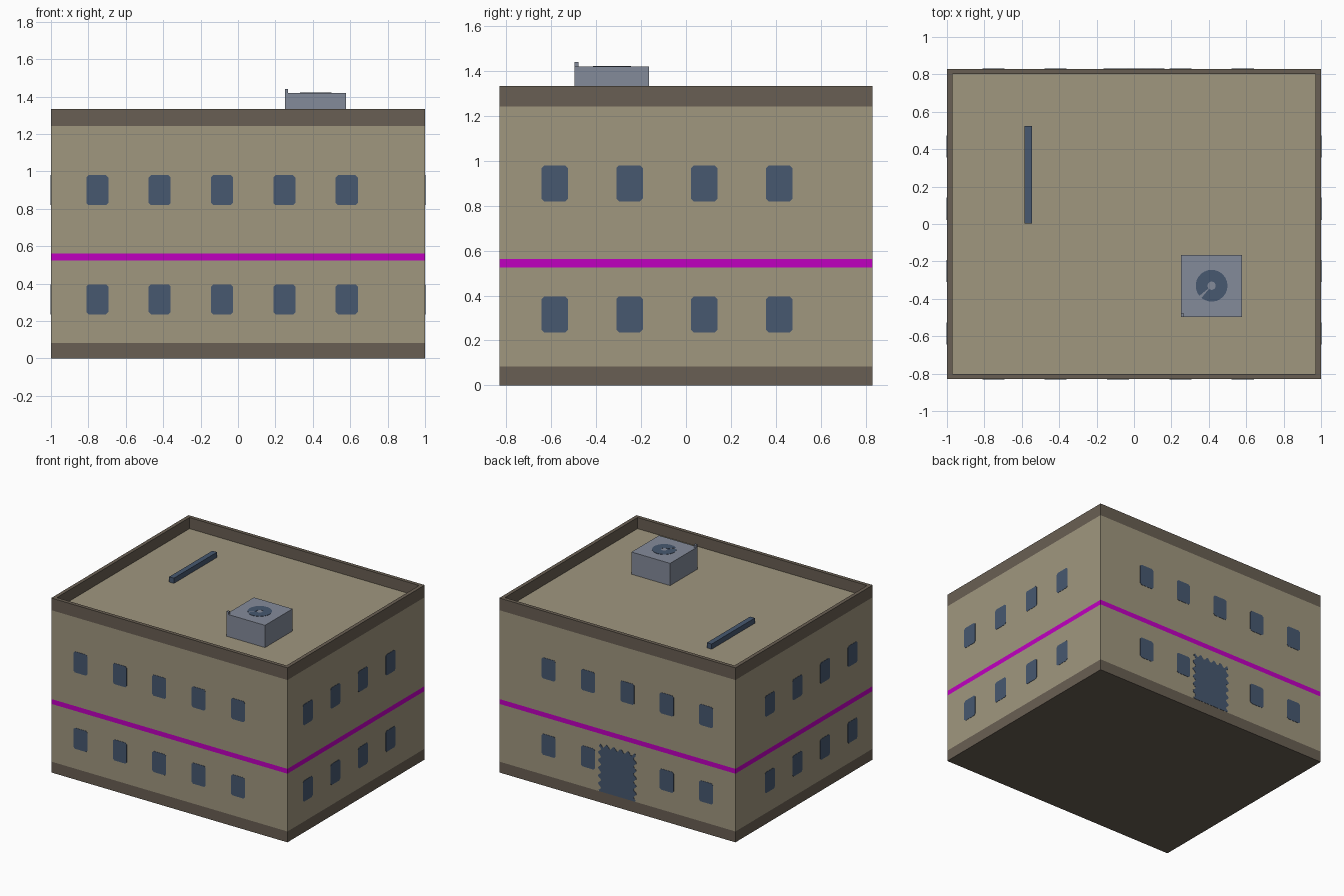
import bpy, bmesh
from math import sin, cos, pi
from mathutils import Matrix, Vector

cube = bpy.data.objects.get("Cube")
if cube:
    bpy.data.objects.remove(cube, do_unlink=True)


def material(name, code):
    srgb = [int(code[i:i + 2], 16) / 255 for i in (0, 2, 4)]
    col = [c / 12.92 if c < 0.04 else ((c + 0.055) / 1.055) ** 2.4 for c in srgb] + [1]
    m = bpy.data.materials.new(name)
    m.use_nodes = True
    m.diffuse_color = col
    m.node_tree.nodes["Principled BSDF"].inputs["Base Color"].default_value = col
    return m


WALL = material("beige wall", "A0977F".lower())
TRIM = material("dark brown trim", "695F53")
STRIPE = material("magenta stripe", "C000C0")
GLASS = material("slate blue glass", "475870")
METAL = material("blue grey metal", "848B9A")


def finish(name, bm, *mats):
    bmesh.ops.recalc_face_normals(bm, faces=bm.faces)
    me = bpy.data.meshes.new(name)
    bm.to_mesh(me)
    bm.free()
    for m in mats:
        me.materials.append(m)
    ob = bpy.data.objects.new(name, me)
    bpy.context.collection.objects.link(ob)
    return ob


def box_mesh(lo, hi):
    lo, hi = Vector(lo), Vector(hi)
    bm = bmesh.new()
    mat = Matrix.Translation((lo + hi) / 2) @ Matrix.Diagonal((*(hi - lo), 1))
    bmesh.ops.create_cube(bm, size=1, matrix=mat)
    return bm


def plate(name, outline, place, mat, thick=0.002):
    """Thin plate from an outline; place maps (u, v, out) to space."""
    bm = bmesh.new()
    face = bm.faces.new([bm.verts.new(place(u, v, 0)) for u, v in outline])
    ext = bmesh.ops.extrude_face_region(bm, geom=[face])["geom"]
    shift = place(0, 0, thick) - place(0, 0, 0)
    bmesh.ops.translate(bm, vec=shift, verts=[g for g in ext if isinstance(g, bmesh.types.BMVert)])
    return finish(name, bm, mat)


W, D, H, ROOF = 1.0, 0.83, 1.335, 1.25

# Building shell: parapet inset and lowered roof, bands cut by height
bm = box_mesh((-W, -D, 0), (W, D, H))
top = max(bm.faces, key=lambda f: f.calc_center_median().z)
bmesh.ops.inset_region(bm, faces=[top], thickness=0.04)
ext = bmesh.ops.extrude_discrete_faces(bm, faces=[top])["faces"]
bmesh.ops.translate(bm, vec=(0, 0, ROOF - H), verts=ext[0].verts)
for z in (0.083, 0.525, 0.562, 1.242):
    bmesh.ops.bisect_plane(bm, geom=bm.verts[:] + bm.edges[:] + bm.faces[:],
                           plane_co=(0, 0, z), plane_no=(0, 0, 1))
for f in bm.faces:
    c = f.calc_center_median()
    roof = abs(f.normal.z) > 0.9 and abs(c.z - ROOF) < 0.01
    if roof:
        f.material_index = 0
    elif c.z < 0.083 or c.z > 1.242:
        f.material_index = 1
    elif 0.525 < c.z < 0.562:
        f.material_index = 2
finish("building_shell", bm, WALL, TRIM, STRIPE)


# Windows on all four sides
def window_outline(u, v, w=0.059, h=0.08, c=0.012):
    return [(u + x, v + z) for x, z in (
        (c - w, -h), (w - c, -h), (w, c - h), (w, h - c),
        (w - c, h), (c - w, h), (-w, h - c), (-w, c - h))]


def on_wall(turn, dist):
    rot = Matrix.Rotation(turn * pi / 2, 3, 'Z')
    return lambda u, v, out: rot @ Vector((u, -dist - out, v))


for turn, side in enumerate(("front", "right", "back", "left")):
    place = on_wall(turn, W if turn % 2 else D)
    sign = 1 if turn < 2 else -1
    first, count = (-0.585, 4) if turn % 2 else (-0.752, 5)
    for i in range(count):
        for floor, z in (("lower", 0.316), ("upper", 0.9)):
            if side == "back" and floor == "lower" and i == 2:
                continue    # the door takes this bay
            plate(f"{side}_{floor}_window_{i + 1}",
                  window_outline(sign * (first + i / 3), z), place, GLASS)

# Back door with scalloped edges
N = 36
DOOR_W, Z0, Z1 = 0.15, 0.084, 0.44


def ripple(t, waves):
    return 0.013 * cos(2 * pi * waves * t)


steps = [i / N for i in range(N)]
outline = [(-DOOR_W, Z0), (DOOR_W, Z0)]
outline += [(DOOR_W + ripple(t, 6), Z0 + t * (Z1 - Z0)) for t in steps[1:]]
outline += [(DOOR_W * (1 - 2 * t), Z1 + ripple(t, 5)) for t in steps]
outline += [(-DOOR_W - ripple(t, 6), Z1 - t * (Z1 - Z0)) for t in steps[1:]]
plate("back_door", outline, on_wall(2, D), GLASS)

# Rooftop unit with corner post and fan ring
finish("rooftop_unit", box_mesh((0.25, -0.497, ROOF), (0.577, -0.165, 1.42)), METAL)
finish("unit_corner_post", box_mesh((0.25, -0.497, 1.42), (0.268, -0.478, 1.44)), METAL)
fan = []
for r, order in ((0.085, range(25)), (0.022, range(24, -1, -1))):
    for i in order:     # open ring with a narrow gap to the lower left
        a = -0.72 * pi + 1.94 * pi * i / 24
        fan.append((0.415 + r * cos(a), -0.33 + r * sin(a)))
plate("unit_fan", fan, lambda u, v, out: Vector((u, v, 1.42 + out)), GLASS)

# Rooftop pipe
finish("roof_pipe", box_mesh((-0.585, 0.003, ROOF), (-0.545, 0.525, ROOF + 0.04)), GLASS)
